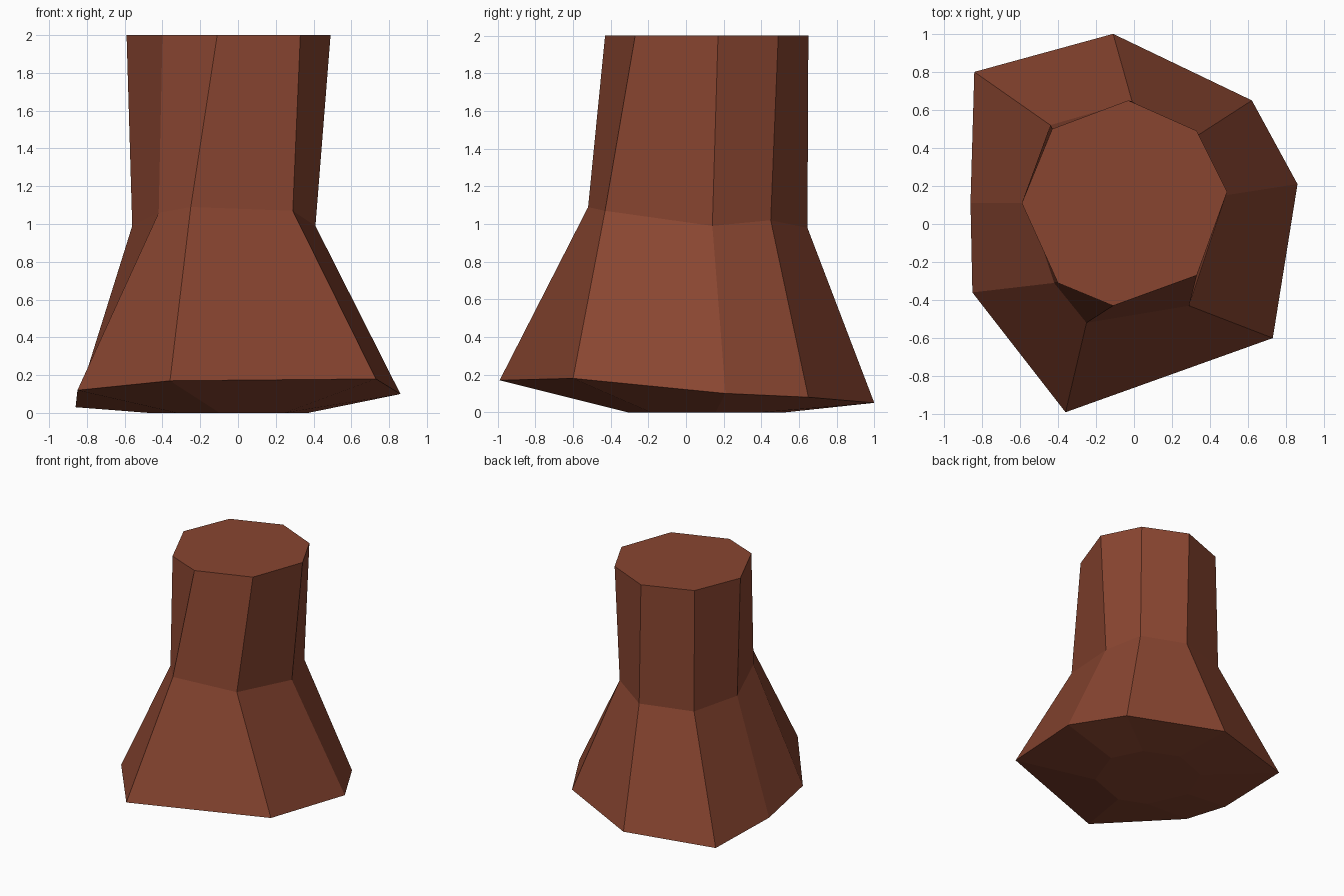
import bpy, bmesh

brown = bpy.data.materials.new("reddish_brown")
brown.diffuse_color = (0.25, 0.06, 0.03, 1)

# Top rim, flat at z = 2 (counter-clockwise from the back)
top = [(0.49, 0.17, 2), (0.33, 0.49, 2), (-0.03, 0.65, 2), (-0.43, 0.50, 2),
       (-0.59, 0.11, 2), (-0.40, -0.31, 2), (-0.11, -0.43, 2), (0.33, -0.27, 2)]
# Uneven waist
waist = [(0.41, 0.14, 0.99), (0.31, 0.45, 1.02), (-0.01, 0.645, 0.98), (-0.44, 0.52, 0.98),
         (-0.56, 0.11, 0.99), (-0.42, -0.31, 1.06), (-0.25, -0.52, 1.09), (0.29, -0.43, 1.07)]
# Irregular flared foot
foot = [(0.86, 0.21, 0.10), (0.62, 0.65, 0.08), (-0.11, 1.0, 0.05), (-0.84, 0.80, 0.03),
        (-0.86, 0.11, 0.03), (-0.85, -0.36, 0.12), (-0.36, -0.99, 0.17), (0.73, -0.60, 0.18)]
# Underside: the rim outline shrunk on the ground
base = [(-0.05 + (x + 0.05) * 0.78, 0.11 + (y - 0.11) * 0.78, 0) for x, y, z in top]

# Loft the rings into a closed stump
bm = bmesh.new()
rings = [[bm.verts.new(p) for p in ring] for ring in (base, foot, waist, top)]
for low, high in zip(rings, rings[1:]):
    for i in range(8):
        j = (i + 1) % 8
        bm.faces.new((low[i], low[j], high[j], high[i]))
bm.faces.new(rings[0][::-1])
bm.faces.new(rings[-1])
bmesh.ops.recalc_face_normals(bm, faces=bm.faces)

mesh = bpy.data.meshes.new("stump")
bm.to_mesh(mesh)
bm.free()
mesh.materials.append(brown)
bpy.context.collection.objects.link(bpy.data.objects.new("stump", mesh))
